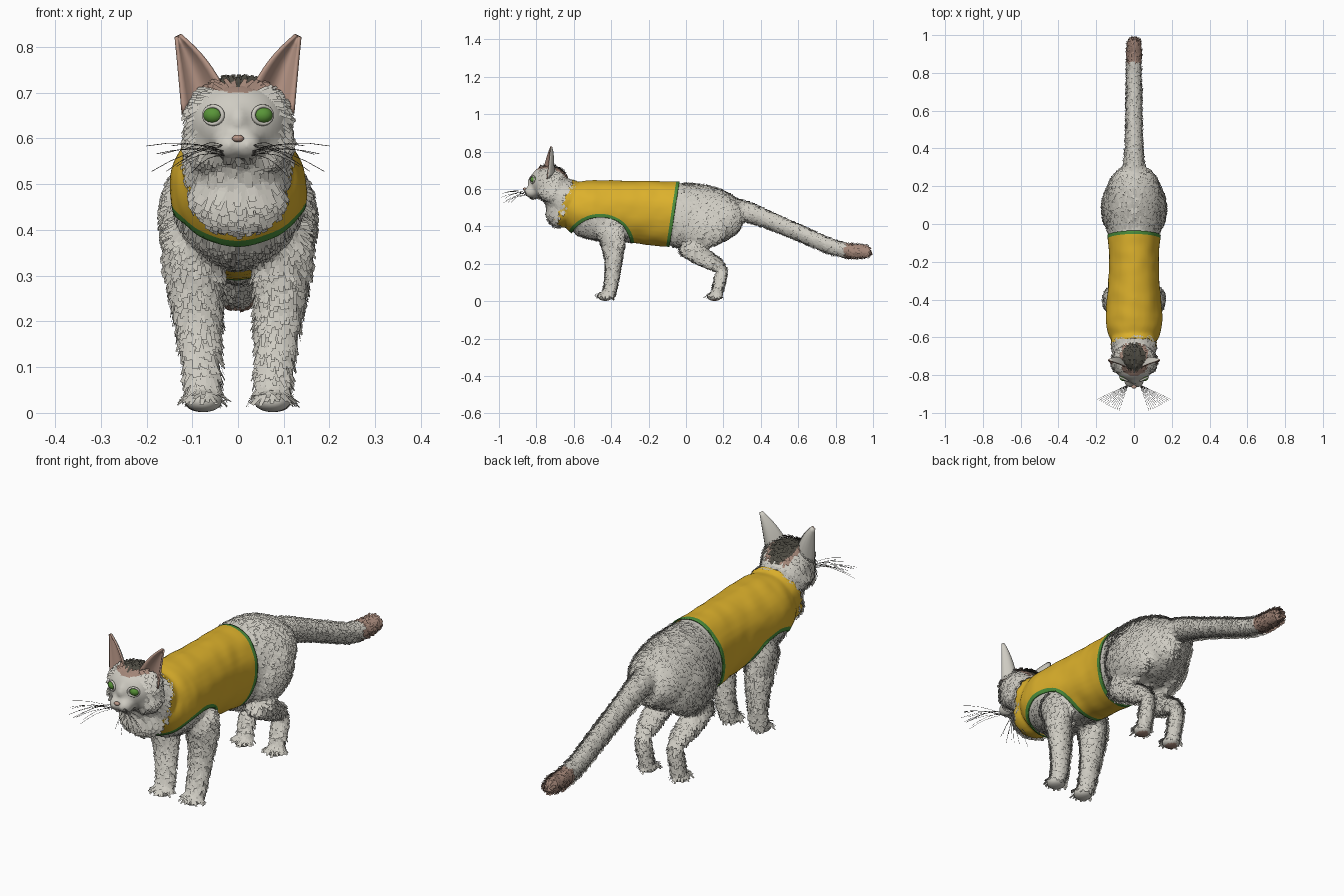
import bpy, bmesh, math, random
from mathutils import Vector, Matrix, noise

random.seed(4)
cube = bpy.data.objects.get("Cube")
if cube:
    bpy.data.objects.remove(cube, do_unlink=True)


def material(name, rgb):
    m = bpy.data.materials.new(name)
    m.use_nodes = True
    m.diffuse_color = (*rgb, 1)
    bsdf = next(n for n in m.node_tree.nodes if n.type == 'BSDF_PRINCIPLED')
    bsdf.inputs["Base Color"].default_value = (*rgb, 1)
    bsdf.inputs["Roughness"].default_value = 0.8
    return m


FUR = material("pale fur", (0.62, 0.6, 0.54))
DARK = material("dark fur", (0.075, 0.07, 0.055))
BROWN = material("brown fur", (0.36, 0.235, 0.185))
YELLOW = material("yellow cloth", (0.72, 0.44, 0.025))
GREEN = material("green trim", (0.07, 0.27, 0.045))
PINK = material("ear skin", (0.47, 0.30, 0.235))
EYE = material("eye green", (0.10, 0.30, 0.04))
WHISKER = material("whisker grey", (0.12, 0.11, 0.1))


def add_object(name, bm, mats, smooth=True):
    me = bpy.data.meshes.new(name)
    bm.to_mesh(me)
    bm.free()
    for m in mats:
        me.materials.append(m)
    for p in me.polygons:
        p.use_smooth = smooth
    ob = bpy.data.objects.new(name, me)
    bpy.context.collection.objects.link(ob)
    return ob


def tube(bm, rows, sides=16):
    """Closed loft through rows of (x, y, z, half width, half height)."""
    pts = [Vector(r[:3]) for r in rows]
    rings = []
    for i, r in enumerate(rows):
        t = pts[min(i + 1, len(pts) - 1)] - pts[max(i - 1, 0)]
        up = t.cross(Vector((1, 0, 0))).normalized()
        angles = [math.tau * k / sides for k in range(sides)]
        rings.append([bm.verts.new(pts[i] + Vector((math.cos(a) * r[3], 0, 0))
                                   + up * math.sin(a) * r[4]) for a in angles])
    for a, b in zip(rings, rings[1:]):
        for k in range(sides):
            j = (k + 1) % sides
            bm.faces.new((a[k], a[j], b[j], b[k]))
    bm.faces.new(rings[0])
    bm.faces.new(rings[-1])


def ball(bm, centre, radii):
    mat = Matrix.Translation(centre) @ Matrix.Diagonal((*radii, 1))
    bmesh.ops.create_uvsphere(bm, u_segments=20, v_segments=12, radius=1, matrix=mat)


# Body masses: torso, neck, tail, head
bm = bmesh.new()
torso = [(-.66, .49, .08, .09), (-.6, .50, .135, .14), (-.5, .485, .15, .16),
         (-.4, .478, .138, .162), (-.25, .478, .124, .162), (-.1, .465, .13, .172),
         (0, .458, .145, .175), (.1, .455, .155, .172), (.2, .46, .14, .14),
         (.26, .465, .11, .10), (.3, .468, .06, .055)]
tube(bm, [(0, *r) for r in torso])
tube(bm, [(0, -.74, .61, .1, .09), (0, -.66, .56, .115, .1), (0, -.58, .51, .13, .12)])
tail = [(.2, .5, .07), (.32, .485, .052), (.44, .433, .043), (.6, .37, .04),
        (.75, .297, .039), (.85, .268, .038), (.95, .266, .038), (.98, .268, .03)]
tube(bm, [(0, *r, r[2]) for r in tail])
ball(bm, (0, -.735, .635), (.116, .102, .095))
ball(bm, (0, -.67, .485), (.1, .078, .085))
ball(bm, (0, -.815, .635), (.026, .035, .04))
for s in (-1, 1):
    # Cheeks, muzzle pads, legs and paws
    ball(bm, (s * .06, -.73, .595), (.058, .07, .06))
    ball(bm, (s * .02, -.825, .585), (.034, .042, .033))
    tube(bm, [(s * .095, -.43, .44, .065, .085), (s * .1, -.39, .34, .066, .072),
              (s * .09, -.385, .23, .054, .042), (s * .08, -.395, .12, .042, .034),
              (s * .076, -.41, .05, .038, .032), (s * .075, -.42, .02, .036, .03)])
    ball(bm, (s * .075, -.432, .026), (.044, .044, .026))
    ball(bm, (s * .082, .08, .42), (.086, .15, .135))
    tube(bm, [(s * .09, -.01, .33, .065, .08), (s * .09, .05, .265, .05, .055),
              (s * .085, .13, .215, .042, .038), (s * .08, .2, .185, .034, .03)])
    tube(bm, [(s * .08, .195, .2, .03, .026), (s * .08, .188, .14, .034, .03),
              (s * .08, .17, .07, .032, .027), (s * .08, .16, .02, .032, .028)])
    ball(bm, (s * .08, .152, .024), (.04, .043, .024))
bmesh.ops.recalc_face_normals(bm, faces=bm.faces)
blend = add_object("body_blend", bm, [])

# Blend the masses into one skin
sub = blend.modifiers.new("round", 'SUBSURF')
sub.levels = 1
rem = blend.modifiers.new("merge", 'REMESH')
rem.mode, rem.voxel_size = 'VOXEL', 0.0095
smo = blend.modifiers.new("soften", 'SMOOTH')
smo.factor, smo.iterations = 0.5, 6
skin = bpy.data.meshes.new_from_object(blend.evaluated_get(bpy.context.evaluated_depsgraph_get()))
bpy.data.objects.remove(blend, do_unlink=True)
bm = bmesh.new()
bm.from_mesh(skin)


def vest_depth(p):
    """Distance inside the vest outline; negative outside."""
    rear = -.035 - (.63 - p.z) * .157 - p.y
    arm = (math.hypot((p.y + .46) / .165, max(p.z - .3, 0) / .15) - 1) * .15
    front = p.z - .345 if p.y < -.46 else p.z - .25
    return min(rear, arm, front)


def collar_depth(p):
    return p.y + .6 + (.65 - p.z) * .45 + .006 * math.sin(p.z * 160)


def cut(bm, fn, level):
    """Cut new edges along the line where fn equals level."""
    bm.verts.ensure_lookup_table()
    new = []
    for e in list(bm.edges):
        a, b = (fn(v.co) - level for v in e.verts)
        if a * b < 0:
            new.append(bmesh.utils.edge_split(e, e.verts[0], a / (a - b))[1])
    bmesh.ops.connect_verts(bm, verts=new)


# Vest: an offset shell trimmed at collar, armholes and hem
vest = bm.copy()
cut(vest, vest_depth, 0)
cut(vest, vest_depth, .018)
cut(vest, collar_depth, 0)
drop = []
for f in vest.faces:
    c = f.calc_center_median()
    f.material_index = 1 if vest_depth(c) < .018 else 0
    if vest_depth(c) < 0 or collar_depth(c) < 0:
        drop.append(f)
bmesh.ops.delete(vest, geom=drop, context='FACES')
vest.normal_update()
for v, n in [(v, v.normal.copy()) for v in vest.verts]:
    v.co += n * (.009 + .004 * noise.noise(v.co * 14))
vest_ob = add_object("vest", vest, [YELLOW, GREEN])
sol = vest_ob.modifiers.new("cloth", 'SOLIDIFY')
sol.thickness, sol.offset = 0.005, -1


def coat(p):
    """Coat colour by place: crown patch, tail tip, paw pads."""
    crown = math.hypot(p.x / .058, (p.y + .715) / .075)
    if p.z > .67 and crown < 1.2 and p.y < -.6:
        return 1 if crown < .95 else 2
    if p.y > .84 or (p.z < .008 and p.y > 0):
        return 2
    return 0


def lie(p):
    """Direction in which the fur lies."""
    if p.y < -.6:
        return p - Vector((0, -.9, .66)) + Vector((0, 0, -.12))
    if p.y > .3:
        return Vector((0, 1, -.3))
    return Vector((0, .15, -1)) if p.z < .3 else Vector((0, .7, -.6))


# Fur tufts: small cards lying along the coat
tufts = bmesh.new()
for f in bm.faces:
    c, n = f.calc_center_median(), f.normal
    f.material_index = coat(c)
    hidden = vest_depth(c) > -.004 and collar_depth(c) > -.004
    face = c.y < -.79 and c.z > .56
    if hidden or face or c.z < .03 or random.random() > .62:
        continue
    d = lie(c) + Vector([random.uniform(-.15, .15) for _ in range(3)]) * lie(c).length
    d = (d - n * d.dot(n)).normalized()
    side = d.cross(n)
    ruff = c.y < -.66 and c.z < .54
    w, l = (.009, .04) if ruff else (.006, .024)
    l *= random.uniform(.7, 1.2)
    root, tip = c + n * .001, c + d * l + n * random.uniform(.005, .012)
    if tip.y > 1:
        continue
    quad = [tufts.verts.new(q) for q in (root - side * w, root + side * w,
                                         tip + side * w * .7, tip - side * w * .7)]
    card = tufts.faces.new(quad)
    card.normal_update()
    if card.normal.dot(n) < 0:
        card.normal_flip()
    card.material_index = f.material_index
add_object("body", bm, [FUR, DARK, BROWN])
add_object("fur_tufts", tufts, [FUR, DARK, BROWN], smooth=False)

for s, label in ((1, "left"), (-1, "right")):
    # Ear: cupped sheet between an inner and an outer edge
    bm = bmesh.new()
    N = 8
    tip = Vector((.133, -.725, .828))
    grid = []
    for i in range(N + 1):
        v = i / N * .97
        inner = Vector((.03, -.765, .70)).lerp(tip, v) + Vector((-.006, 0, .008)) * math.sin(math.pi * v)
        outer = Vector((.118, -.745, .655)).lerp(tip, v)
        row = []
        for j in range(N + 1):
            u = j / N
            p = inner.lerp(outer, u)
            p.y += .045 * math.sin(math.pi * u) * (1 - v) ** .7
            row.append(bm.verts.new((p.x * s, p.y, p.z)))
        grid.append(row)
    for a, b in zip(grid, grid[1:]):
        for j in range(N):
            q = (a[j], a[j + 1], b[j + 1], b[j])
            bm.faces.new(q if s > 0 else q[::-1])
    bm.normal_update()
    ear = add_object(label + "_ear", bm, [PINK, FUR])
    sol = ear.modifiers.new("thickness", 'SOLIDIFY')
    sol.thickness, sol.offset, sol.material_offset = 0.007, -1, 1

    # Eye with a soft lid around it
    bm = bmesh.new()
    ball(bm, (s * .054, -.812, .651), (.0225, .02, .019))
    add_object(label + "_eye", bm, [EYE])
    bpy.ops.mesh.primitive_torus_add(location=(s * .054, -.821, .651), major_radius=.0225,
                                     minor_radius=.005, major_segments=24, minor_segments=8,
                                     rotation=(math.pi / 2, 0, s * .45))
    lid = bpy.context.object
    lid.name = label + "_eyelid"
    lid.scale.y = .86
    lid.data.materials.append(FUR)
    bpy.ops.object.shade_smooth()

    # Whiskers
    cu = bpy.data.curves.new(label + "_whiskers", 'CURVE')
    cu.dimensions, cu.bevel_depth, cu.bevel_resolution = '3D', .0007, 0
    for k in range(12):
        t = k / 11
        a = Vector((s * .03, -.85, .572 + .012 * math.sin(k * 2)))
        b = Vector((s * (.08 + .12 * t), -.99 + .06 * t, .555 + .03 * math.sin(k * 2.4)))
        sp = cu.splines.new('POLY')
        sp.points.add(4)
        for i, pt in enumerate(sp.points):
            q = a.lerp(b, i / 4) + Vector((0, 0, .012 * math.sin(math.pi * i / 4)))
            pt.co = (*q, 1)
    cu.materials.append(WHISKER)
    bpy.context.collection.objects.link(bpy.data.objects.new(label + "_whiskers", cu))

# Nose
bm = bmesh.new()
ball(bm, (0, -.862, .6), (.013, .01, .008))
add_object("nose", bm, [PINK])
